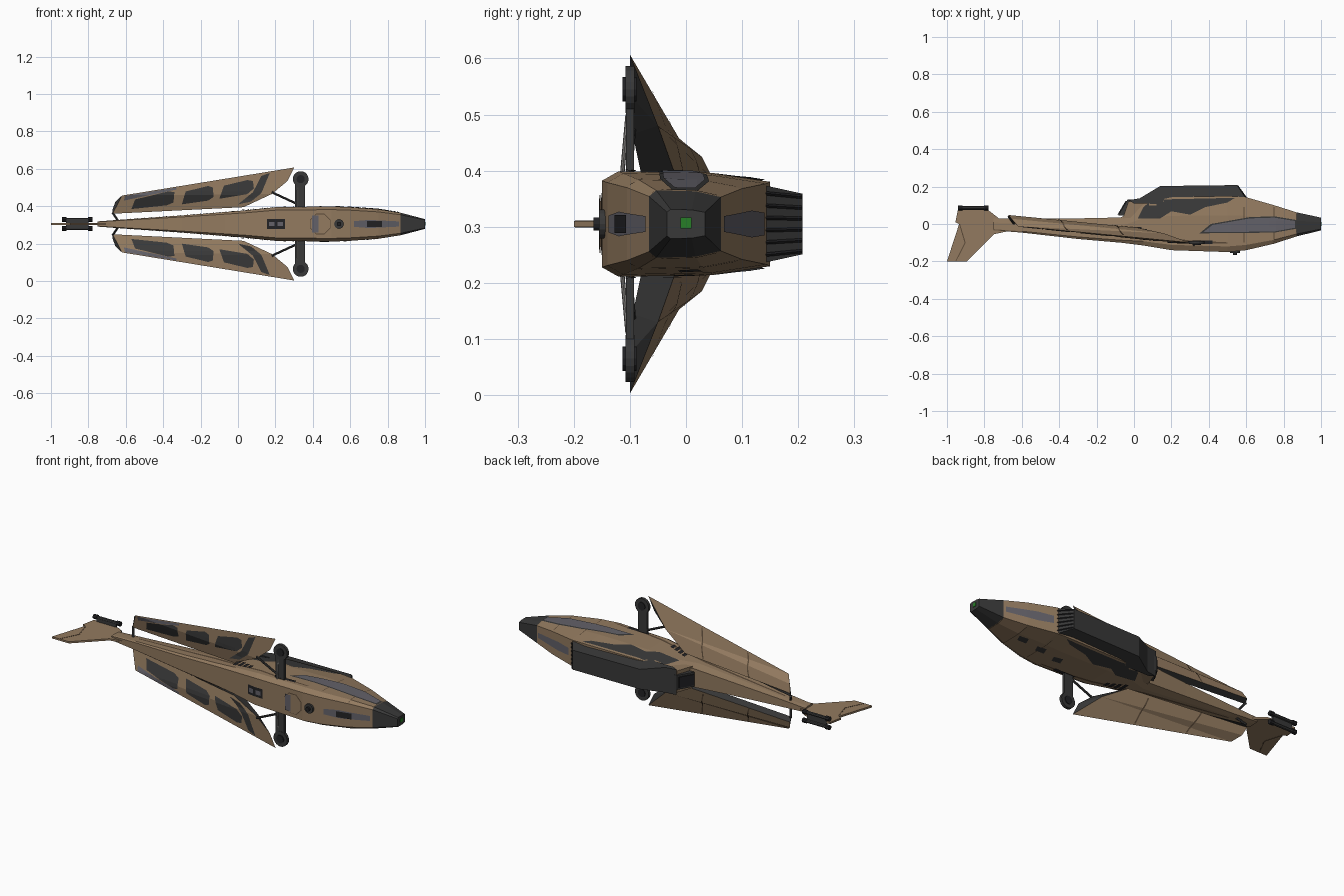
import bpy, bmesh, math
from mathutils import Vector
from mathutils.bvhtree import BVHTree

if "Cube" in bpy.data.objects:
    bpy.data.objects.remove(bpy.data.objects["Cube"])

ZC = 0.305  # height of the symmetry plane

def mat(name, r, g, b):
    m = bpy.data.materials.new(name)
    m.diffuse_color = (r, g, b, 1)
    m.use_nodes = True
    m.node_tree.nodes["Principled BSDF"].inputs["Base Color"].default_value = m.diffuse_color
    return m

TAN = mat("tan", 0.29, 0.195, 0.115)
BROWN = mat("brown_line", 0.10, 0.065, 0.038)
DARK = mat("dark_grey", 0.040, 0.040, 0.040)
BLACK = mat("black", 0.016, 0.016, 0.018)
GREY = mat("window_grey", 0.125, 0.12, 0.14)
STEEL = mat("steel", 0.22, 0.21, 0.20)
GREEN = mat("green", 0.02, 0.21, 0.02)

def finish(name, bm, *mats, recalc=True):
    if recalc:
        bmesh.ops.recalc_face_normals(bm, faces=bm.faces)
    me = bpy.data.meshes.new(name)
    bm.to_mesh(me)
    ob = bpy.data.objects.new(name, me)
    for m in mats:
        me.materials.append(m)
    bpy.context.collection.objects.link(ob)
    return ob

def box(name, lo, hi, m):
    bm = bmesh.new()
    bmesh.ops.create_cube(bm, size=1)
    for v in bm.verts:
        v.co = [(a + b) / 2 + c * (b - a) for a, b, c in zip(lo, hi, v.co)]
    return finish(name, bm, m)

def rod(name, a, b, r, m, sides=8):
    a, b = Vector(a), Vector(b)
    bm = bmesh.new()
    bmesh.ops.create_cone(bm, segments=sides, radius1=r, radius2=r, depth=(b - a).length, cap_ends=True)
    q = (b - a).to_track_quat('Z', 'Y')
    for v in bm.verts:
        v.co = q @ v.co + (a + b) / 2
    return finish(name, bm, m)

def loft(bm, rings):
    rs = [[bm.verts.new(p) for p in r] for r in rings]
    n = len(rs[0])
    for a, b in zip(rs, rs[1:]):
        for i in range(n):
            bm.faces.new((a[i], a[(i + 1) % n], b[(i + 1) % n], b[i]))
    bm.faces.new(rs[0])
    bm.faces.new(rs[-1])

def prism(name, pts, half, m):
    """Outline in x,y spread to both sides of the symmetry plane."""
    bm = bmesh.new()
    loft(bm, [[(x, y, ZC + s * half(y)) for x, y in pts] for s in (-1, 1)])
    return finish(name, bm, m)

def patch(name, tree, pts, axis, side, m, lift=0.003):
    """Painted plate: flat outline projected along an axis onto a surface."""
    bm = bmesh.new()
    other = 3 - axis  # y <-> z
    def co(x, v):
        p = Vector((x, 0, 0)); p[other] = v; p[axis] = side * 3
        return p
    bm.faces.new([bm.verts.new(co(*p)) for p in pts])
    for ax, step in ((0, 0.04), (other, 0.02)):
        vals = [p[0 if ax == 0 else 1] for p in pts]
        for k in range(math.ceil(min(vals) / step), math.floor(max(vals) / step) + 1):
            pl, no = Vector(), Vector()
            pl[ax], no[ax] = k * step, 1
            bmesh.ops.bisect_plane(bm, geom=bm.verts[:] + bm.edges[:] + bm.faces[:], plane_co=pl, plane_no=no)
    d = Vector(); d[axis] = -side
    lost = []
    for v in bm.verts:
        hit = tree.ray_cast(v.co, d)[0]
        if hit is None:
            lost.append(v)
        else:
            v.co = hit - d * lift
    bmesh.ops.delete(bm, geom=lost, context='VERTS')
    for f in bm.faces:
        f.normal_update()
    if sum(f.normal[axis] * f.calc_area() for f in bm.faces) * side < 0:
        bmesh.ops.reverse_faces(bm, faces=bm.faces)
    return finish(name, bm, m, recalc=False)

# fuselage: x, lowest y, highest y, half height
stations = [(1, -.034, .034, .026), (.87, -.066, .062, .06), (.75, -.105, .10, .079), (.6, -.14, .143, .09),
            (.5, -.15, .15, .094), (.2, -.14, .143, .09), (.05, -.115, .11, .074), (-.07, -.1, .035, .064),
            (-.3, -.08, .03, .046), (-.6, -.046, .028, .025), (-.75, -.034, .03, .014)]
rings = []
for x, lo, hi, h in stations:
    w = hi - lo
    half = [(lo, .82 * h), (lo + .1 * w, h), (hi - .35 * w, .97 * h), (hi, .8 * h)]
    rings.append([(x, y, ZC + z) for y, z in half] + [(x, y, ZC - z) for y, z in reversed(half)])
bm = bmesh.new()
loft(bm, rings)
for f in bm.faces:
    f.material_index = int(f.calc_center_median().x > .9)
body = finish("fuselage", bm, TAN, DARK)
bm = bmesh.new(); bm.from_mesh(body.data)
tree = BVHTree.FromBMesh(bm)
box("nose_light", (.998, -.01, ZC - .008), (1.003, .01, ZC + .012), GREEN)

# painted patches and windows on both flanks
for s in (1, -1):
    n = "upper" if s > 0 else "lower"
    def flank(name, pts, m, lift=.003):
        patch(f"{n}_{name}", tree, pts, 2, s, m, lift)
    if s > 0:
        flank("side_window_frame", [(.35, -.05), (.41, 0), (.62, .037), (.75, .041), (.87, .021), (.87, -.025), (.75, -.046)], DARK, .002)
        flank("side_window", [(.37, -.044), (.42, -.005), (.62, .03), (.75, .034), (.86, .016), (.86, -.02), (.75, -.04)], GREY, .004)
    else:
        for i, (x, y) in enumerate(((.7, .01), (.58, 0), (.46, -.02))):
            flank(f"small_spot_{i}", [(x - .03, y - .02), (x + .02, y - .025), (x + .035, y + .01), (x - .015, y + .02)], DARK)
    flank("camo_patch", [(.02, .03), (.05, .09), (.1, .13), (.54, .14), (.5, .115), (.38, .09), (.3, .05), (.2, .068), (.14, .03)], DARK)
    flank("flank_groove", [(-.6, -.005), (-.1, -.035), (.3, -.088), (.5, -.098), (.5, -.105), (.3, -.1), (-.1, -.05), (-.6, -.013)], BROWN, .002)
    flank("side_slot", [(.29, -.09), (.42, -.088), (.42, -.108), (.3, -.108)], BLACK, .004)
    for i in range(4):
        x = .02 + .03 * i
        flank(f"vent_slat_{i}", [(x, -.015 - .01 * i), (x + .02, -.017 - .01 * i), (x + .02, -.08), (x, -.075)], BLACK, .005)
    for i, x in enumerate((.87, .75, .59)):
        flank(f"panel_line_{i}", [(x, -.1 + .03 * (x > .8)), (x, .09 - .035 * (x > .8)), (x - .004, .09 - .035 * (x > .8)), (x - .004, -.1 + .03 * (x > .8))], BROWN, .0015)

# windows and hatches on the front (-y) and back (+y) of the body
def rect(x0, x1, h):
    return [(x0, ZC - h), (x1, ZC - h), (x1, ZC + h), (x0, ZC + h)]
def ngon(x, r, n):
    return [(x + r * math.cos((i + .5) * math.tau / n), ZC + r * math.sin((i + .5) * math.tau / n)) for i in range(n)]
patch("front_window", tree, [(.62, ZC - .015), (.7, ZC - .022), (.86, ZC - .014), (.86, ZC + .014), (.7, ZC + .022), (.62, ZC + .015)], 1, -1, GREY)
patch("front_camera", tree, rect(.69, .77, .016), 1, -1, BLACK, .008)
patch("back_window", tree, [(.62, ZC - .02), (.7, ZC - .024), (.86, ZC - .014), (.86, ZC + .014), (.7, ZC + .024), (.62, ZC + .02)], 1, 1, GREY)
patch("hatch_rim", tree, ngon(.44, .06, 8), 1, -1, BROWN, .002)
patch("hatch", tree, ngon(.44, .056, 8), 1, -1, TAN, .005)
patch("hatch_window", tree, rect(.395, .43, .045), 1, -1, GREY, .007)
patch("rear_hatch", tree, rect(.155, .25, .026), 1, -1, BLACK)
for x in (.165, .21):
    patch("rear_hatch_pane", tree, rect(x, x + .03, .012), 1, -1, GREY, .006)
rod("round_port", (.54, -.13, ZC), (.54, -.155, ZC), .026, DARK, 16)
rod("round_port_lens", (.54, -.15, ZC), (.54, -.165, ZC), .012, BLACK, 12)

# dark equipment box on the back with tan shoulder, grille and exhaust
taper = lambda y: .07 - .22 * max(0, y - .135)
prism("back_box", [(.0, .11), (-.03, .128), (.03, .137), (.14, .203), (.55, .208), (.6, .135), (.5, .1)], taper, DARK)
prism("box_shoulder", [(-.06, .03), (-.03, .12), (.1, .13), (.2, .05)], lambda y: .06, TAN)
prism("exhaust", [(-.085, .045), (-.035, .13), (.05, .13), (.05, .05)], lambda y: .04, DARK)
prism("exhaust_opening", [(-.087, .052), (-.046, .122), (-.03, .122), (-.07, .052)], lambda y: .03, BLACK)
for i in range(6):
    z = ZC - .055 + .022 * i
    rod("grille_bar", (.602, .138, z), (.553, .206, z * .88 + ZC * .12), .0035, BLACK, 4)

# tail fin and tail rods
prism("tail_fin", [(-.72, .028), (-.78, .075), (-.94, .085), (-.955, .01), (-.935, 0), (-1, -.2), (-.895, -.2), (-.75, -.055), (-.68, -.04)],
      lambda y: .005, TAN)
prism("tail_fin_line", [(-.935, 0), (-.93, 0), (-.9, -.1), (-.95, -.198), (-.955, -.198), (-.906, -.1)], lambda y: .006, BROWN)
for s in (1, -1):
    z = ZC + s * .024
    rod("tail_rod", (-.93, .086, z), (-.785, .086, z), .009, DARK)
    for x in (-.93, -.79):
        rod("tail_rod_cap", (x - .012, .086, z), (x + .012, .086, z), .013, BLACK)
box("tail_rod_bracket", (-.92, .075, ZC - .024), (-.8, .086, ZC + .024), DARK)

# folded wings, wheels and struts, mirrored about the symmetry plane
outer = [(.3, -.1, .607), (.265, -.1, .535), (.18, -.095, .465), (.03, -.08, .395), (-.67, .035, .36), (-.62, -.012, .457)]
for s in (1, -1):
    n = "upper" if s > 0 else "lower"
    Z = lambda z: ZC + s * (z - ZC)
    bm = bmesh.new()
    a = [bm.verts.new((x, y, Z(z))) for x, y, z in outer]
    mid, root, tail, bend = [bm.verts.new((x, y, Z(z))) for x, y, z in
                             ((.16, -.05, .48), (.02, -.02, .395), (-.67, .048, .385), (-.655, .028, .425))]
    for f, k in (((a[0], a[1], a[5]), 0), ((a[1], a[2], a[5]), 0), ((a[2], a[3], a[4], a[5]), 0), ((a[0], mid, a[5]), 0),
                 ((mid, bend, a[5]), 0), ((mid, root, tail, bend), 0), ((a[0], a[1], mid), 1), ((a[1], a[2], mid), 1),
                 ((a[2], a[3], root, mid), 1), ((a[3], a[4], tail, root), 1), ((a[4], a[5], bend, tail), 1)):
        bm.faces.new(f).material_index = k
    wing = finish(n + "_wing", bm, TAN, DARK)
    bm = bmesh.new(); bm.from_mesh(wing.data)
    wt = BVHTree.FromBMesh(bm)
    camo = [[(-.57, .385), (-.55, .436), (-.37, .48), (-.34, .475), (-.345, .42), (-.38, .405)],
            [(-.3, .41), (-.28, .479), (-.16, .508), (-.135, .5), (-.13, .45), (-.16, .43)],
            [(-.1, .44), (-.075, .51), (.05, .54), (.08, .535), (.085, .495), (.05, .465)],
            [(.125, .562), (.17, .578), (.125, .47), (.07, .425), (.0, .41), (.08, .475)]]
    for i, p in enumerate(camo):
        patch(f"{n}_wing_camo_{i}", wt, [(x, Z(z)) for x, z in p], 1, -1, DARK)
    patch(n + "_wing_edge", wt, [(x, Z(z)) for x, z in ((-.61, .43), (-.605, .455), (-.33, .5), (-.33, .489), (-.56, .441))], 1, -1, GREY)
    for i, (x, z) in enumerate(((-.36, .495), (-.06, .543))):
        patch(f"{n}_wing_rib_{i}", wt, [(x, Z(z)), (x + .008, Z(z)), (x - .04, Z(.39)), (x - .048, Z(.39))], 1, 1, BROWN, .004)
    box(n + "_strut", (.305, -.107, min(Z(.37), Z(.55))), (.358, -.093, max(Z(.37), Z(.55))), DARK)
    rod(n + "_wheel", (.335, -.108, Z(.545)), (.335, -.092, Z(.545)), .042, DARK, 20)
    rod(n + "_wheel_hub", (.335, -.113, Z(.545)), (.335, -.088, Z(.545)), .022, BLACK, 12)
    rod(n + "_wing_link", (.31, -.1, Z(.415)), (.18, -.095, Z(.475)), .006, DARK)
    rod(n + "_strut_brace", (.32, -.114, Z(.39)), (.32, -.104, Z(.50)), .004, STEEL)
    rod(n + "_tail_link", (-.64, 0, Z(.32)), (-.67, .04, Z(.365)), .006, DARK)
